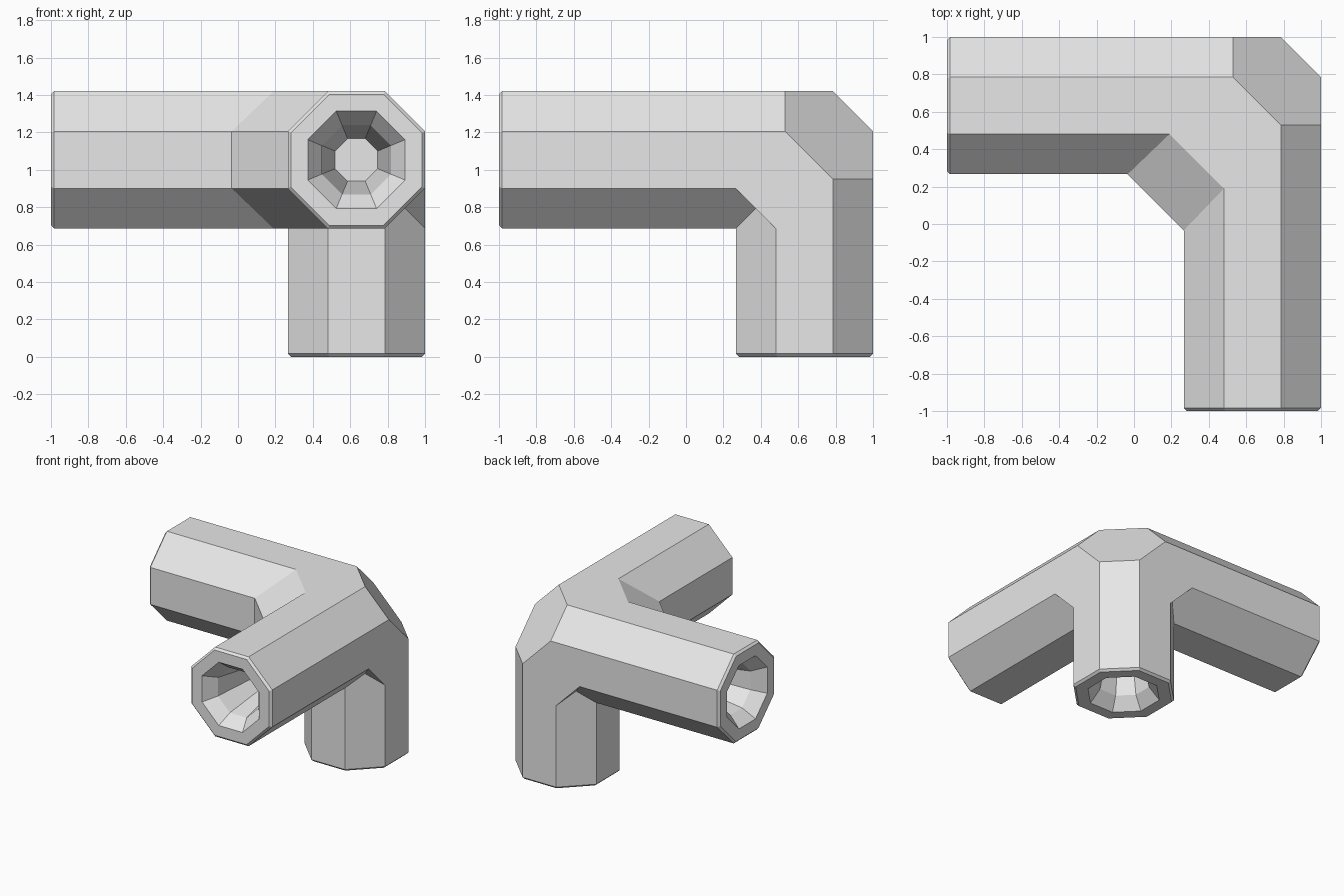
import bpy, bmesh, math
from mathutils import Vector

cube = bpy.data.objects.get("Cube")
if cube:
    bpy.data.objects.remove(cube, do_unlink=True)

CENTRE = Vector((0.633, 0.633, 1.053))   # where the three pipe axes meet
R = 0.367                                # pipe apothem
H = R * math.tan(math.pi / 8)            # half of an octagon side
LENGTHS = (1.633, 1.633, 1.053)          # pipe lengths along -x, -y, -z

grey = bpy.data.materials.new("light_grey")
grey.use_nodes = True
grey.diffuse_color = (0.8, 0.8, 0.8, 1)
grey.node_tree.nodes["Principled BSDF"].inputs["Base Color"].default_value = (0.8, 0.8, 0.8, 1)


def finish(bm, name):
    bmesh.ops.recalc_face_normals(bm, faces=bm.faces)
    mesh = bpy.data.meshes.new(name)
    bm.to_mesh(mesh)
    bm.free()
    mesh.materials.append(grey)
    ob = bpy.data.objects.new(name, mesh)
    ob.location = CENTRE
    bpy.context.scene.collection.objects.link(ob)
    return ob


def loft(axis, rings):
    """Closed octagonal solid along an axis from (position, apothem) rings."""
    bm = bmesh.new()
    loops = []
    for w, apothem in rings:
        loop = []
        for i in range(8):
            a = math.pi / 8 + i * math.pi / 4
            r = apothem / math.cos(math.pi / 8)
            p = [0, 0, 0]
            p[axis] = w
            p[(axis + 1) % 3] = r * math.cos(a)
            p[(axis + 2) % 3] = r * math.sin(a)
            loop.append(bm.verts.new(p))
        loops.append(loop)
    for a, b in zip(loops, loops[1:]):
        for i in range(8):
            j = (i + 1) % 8
            bm.faces.new((a[i], a[j], b[j], b[i]))
    bm.faces.new(loops[0])
    bm.faces.new(loops[-1])
    return bm


def hull(points):
    bm = bmesh.new()
    for p in points:
        bm.verts.new(p)
    bmesh.ops.remove_doubles(bm, verts=bm.verts, dist=0.0005)
    bmesh.ops.convex_hull(bm, input=bm.verts)
    bmesh.ops.dissolve_limit(bm, angle_limit=0.01, verts=bm.verts, edges=bm.edges)
    return bm


# Chamfers of the outer corner: three edge planes and one corner plane
CUTS = [(Vector(n), d) for n, d in (
    ((1, 1, 0), R + H), ((0, 1, 1), R + H), ((1, 0, 1), R + H), ((1, 1, 1), 0.416))]


def pipe(axis, name):
    length = LENGTHS[axis]
    bm = loft(axis, [(-length, R - 0.017), (-length + 0.017, R), (R, R)])
    for n, d in CUTS:
        bmesh.ops.bisect_plane(bm, geom=bm.verts[:] + bm.edges[:] + bm.faces[:],
                               plane_co=n * (d / n.length_squared), plane_no=n,
                               dist=0.00001, clear_outer=True)
    points = [v.co.copy() for v in bm.verts]
    bm.free()
    return finish(hull(points), name)


# Three pipes
body = pipe(0, "corner_pipe")
others = [pipe(1, "front_pipe"), pipe(2, "lower_pipe")]

# Gusset in the horizontal inner corner
points = []
for s in (-1, 1):
    points += [(-0.443, -H, s * R), (-H, -0.443, s * R), (-H, -H, s * R),
               (-0.667, -R, s * H), (-R, -0.667, s * H)]
others.append(finish(hull(points), "gusset"))

# Tapered sockets in the pipe ends
sockets = []
for axis, length in enumerate(LENGTHS):
    rings = [(-length - 0.02, 0.275), (-length, 0.26), (-length + 0.1, 0.185), (-length + 0.5, 0.114)]
    sockets.append(finish(loft(axis, rings), "socket_cutter"))

for helpers, operation in ((others, 'UNION'), (sockets, 'DIFFERENCE')):
    for helper in helpers:
        helper.hide_render = True
        mod = body.modifiers.new("join", 'BOOLEAN')
        mod.operation = operation
        mod.solver = 'EXACT'
        mod.object = helper

# Bake the joins, tidy flat regions and drop the helpers
bpy.context.view_layer.update()
graph = bpy.context.evaluated_depsgraph_get()
mesh = bpy.data.meshes.new_from_object(body.evaluated_get(graph))
body.modifiers.clear()
body.data = mesh
for helper in others + sockets:
    bpy.data.objects.remove(helper, do_unlink=True)
bm = bmesh.new()
bm.from_mesh(mesh)
bmesh.ops.remove_doubles(bm, verts=bm.verts, dist=0.0005)
bmesh.ops.dissolve_limit(bm, angle_limit=0.01, verts=bm.verts, edges=bm.edges)
for f in bm.faces:
    f.smooth = False
    f.material_index = 0
bm.to_mesh(mesh)
bm.free()
mesh.materials.clear()
mesh.materials.append(grey)
